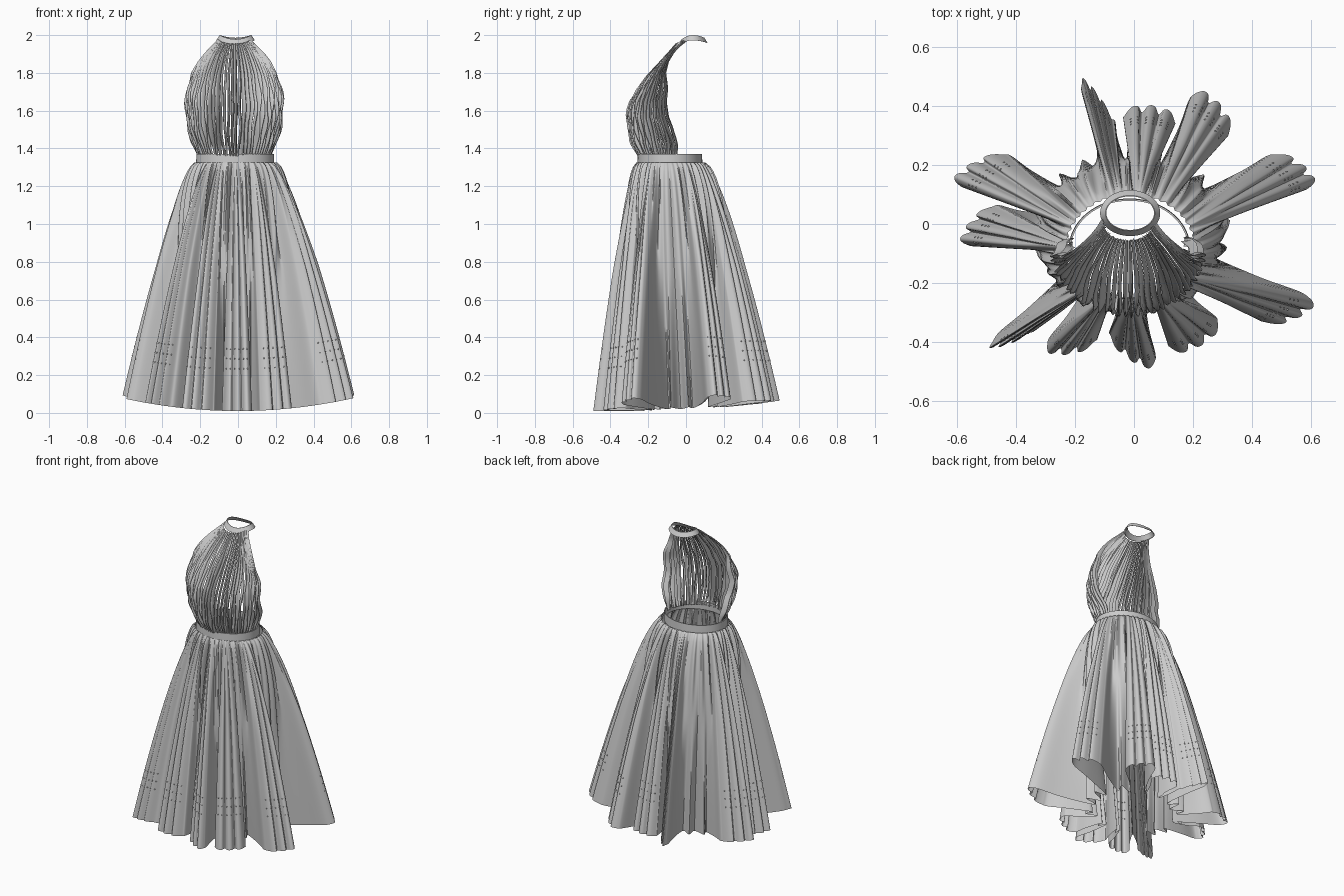
import bpy, bmesh, math, random
from mathutils import Vector as V

if "Cube" in bpy.data.objects:
    bpy.data.objects.remove(bpy.data.objects["Cube"])
random.seed(4)
TAU = 2 * math.pi


def make(name, bm, angle=60):
    bmesh.ops.recalc_face_normals(bm, faces=bm.faces)
    me = bpy.data.meshes.new(name)
    bm.to_mesh(me)
    bm.free()
    ob = bpy.data.objects.new(name, me)
    bpy.context.collection.objects.link(ob)
    bpy.context.view_layer.objects.active = ob
    ob.select_set(True)
    bpy.ops.object.shade_smooth_by_angle(angle=math.radians(angle))
    ob.select_set(False)
    return ob


def add_grid(bm, rows, closed=False):
    vs = [[bm.verts.new(p) for p in r] for r in rows]
    n = len(rows[0])
    for a, b in zip(vs, vs[1:]):
        for i in range(n if closed else n - 1):
            j = (i + 1) % n
            bm.faces.new((a[i], a[j], b[j], b[i]))


def spline(p0, p1, p2, p3, t):
    return 0.5 * (2 * p1 + (p2 - p0) * t + (2 * p0 - 5 * p1 + 4 * p2 - p3) * t * t
                  + (3 * p1 - p0 - 3 * p2 + p3) * t ** 3)


def table(rows, z):
    # linear lookup in a table whose first column is height
    for a, b in zip(rows, rows[1:]):
        if z <= b[0]:
            f = max(0, (z - a[0]) / (b[0] - a[0]))
            return [u + (w - u) * f for u, w in zip(a, b)][1:]
    return rows[-1][1:]


def ellipse(c, r, a, k=1):
    return V((c.x + k * r.x * math.cos(a), c.y + k * r.y * math.sin(a)))


# Skirt: each fan-shaped fold is given by the two ends of its outer hem edge
folds = [((.61, .13), (.49, .24)), ((.33, .32), (.21, .45)), ((.14, .36), (-.03, .38)),
         ((-.08, .37), (-.18, .49)), ((-.45, .24), (-.61, .14)), ((-.49, .06), (-.58, -.07)),
         ((-.49, -.41), (-.37, -.38)), ((-.30, -.42), (-.14, -.41)), ((-.08, -.39), (.07, -.48)),
         ((.13, -.43), (.29, -.34)), ((.46, -.34), (.61, -.26))]
folds = [(V(a), V(b)) for a, b in folds]
IN_C, IN_R = V((-.01, -.01)), V((.27, .21))
W_C, W_R = V((-.012, -.08)), V((.218, .18))

angles = []
for a, b in folds:
    d = (a + b) / 2 - IN_C
    ang = math.atan2(d.y / IN_R.y, d.x / IN_R.x)
    while angles and ang < angles[-1]:
        ang += TAU
    angles.append(ang)
angles.append(angles[0] + TAU)

# Hem curve: scalloped fan, neck, then small inner puffs up to the next fan
SUB, EDGE = 5, 12
ctrl, mids = [], []
for i, (a, b) in enumerate(folds):
    nk = ellipse(IN_C, IN_R, angles[i])
    out = ((a + b) / 2 - nk).normalized()
    t = V((-out.y, out.x)) * 0.042
    nl, nr = nk - t, nk + t
    ctrl += [nl, nl.lerp(a, .5) + t * .05, nl.lerp(a, .85) - t * .2]
    for k in range(EDGE + 1):
        f = k / EDGE
        if k == EDGE // 2:
            mids.append(len(ctrl) * SUB)
        ctrl.append(a.lerp(b, f) + out * (.08 * f * (1 - f) - .012
                                          + .026 * abs(math.sin(3 * math.pi * f)) ** .7))
    ctrl += [nr.lerp(b, .85) + t * .2, nr.lerp(b, .5) - t * .05, nr]
    gap = angles[i + 1] - angles[i]
    lo, hi = angles[i] + .16, angles[i + 1] - .16
    puffs = max(1, round((gap - .3) / .3))
    for k in range(2 * puffs - 1):
        ctrl.append(ellipse(IN_C, IN_R, lo + (hi - lo) * (k + 1) / (2 * puffs),
                            .92 if k % 2 else 1.25))

n = len(ctrl)
hem = [spline(ctrl[i - 1], ctrl[i], ctrl[(i + 1) % n], ctrl[(i + 2) % n], k / SUB)
       for i in range(n) for k in range(SUB)]
N = len(hem)

# Spread the waist evenly along the cloth between neighbouring fold centres
wang = [0] * N
for i in range(len(folds)):
    end = mids[i + 1] if i + 1 < len(mids) else mids[0] + N
    run = [0]
    for j in range(mids[i], end):
        run.append(run[-1] + (hem[(j + 1) % N] - hem[j % N]).length)
    for j in range(mids[i], end):
        wang[j % N] = angles[i] + (angles[i + 1] - angles[i]) * run[j - mids[i]] / run[-1]


def skirt_point(i, q):
    h, ang = hem[i % N], wang[i % N]
    s = q ** 0.72
    p = ellipse(W_C, W_R, ang).lerp(h, s)
    rad = V((math.cos(ang), math.sin(ang)))
    d = h - IN_C
    d = math.hypot(d.x / IN_R.x, d.y / IN_R.y)
    puff = max(0, min(1, 1 - (d - 1) / .6))
    p += rad * (.07 * puff * math.sin(math.pi * s ** .8))
    p += rad * (.009 * math.cos(44 * ang) * math.sin(math.pi * min(1, s * 1.6 + .12)))
    zh = .01 + .07 * (h.x / .62) ** 2 + .05 * max(0, h.y / .5)
    return V((p.x, p.y, 1.325 + (zh - 1.325) * q))


bm = bmesh.new()
add_grid(bm, [[skirt_point(i, (r / 26) ** 1.3) for i in range(N)] for r in range(27)], True)
make("skirt", bm)

# Tiny raised stitches in three rows near the hem of every fold
bm = bmesh.new()
for m in mids:
    for q in (.75, .79, .83):
        for k in (-25, -16, -5, 5, 16, 25):
            ico = bmesh.ops.create_icosphere(bm, subdivisions=1, radius=.004)
            bmesh.ops.translate(bm, verts=ico["verts"], vec=skirt_point(m + k, q))
make("hem_stitches", bm)


# Bands: closed loops with an inner and outer wall
def band(name, c, r, bottom, height, lean, thick):
    rows = []
    for off, up in ((0, 0), (0, 1), (-thick, 1), (-thick, 0), (0, 0)):
        row = []
        for i in range(72):
            a = TAU * i / 72
            rr = V((r.x + off - lean * up, r.y + off - lean * up))
            p = ellipse(c, rr, a)
            row.append(V((p.x, p.y, bottom(a) + height * up)))
        rows.append(row)
    bm = bmesh.new()
    add_grid(bm, rows, True)
    bmesh.ops.remove_doubles(bm, verts=bm.verts, dist=1e-5)
    make(name, bm, 40)


band("waistband", V((-.015, -.085)), V((.207, .172)), lambda a: 1.315, .055, .002, .006)
band("neck_collar", V((-.013, .037)), V((.102, .078)),
     lambda a: 1.972 - .022 * max(0, -math.sin(a)) ** 2 - .014 * max(0, math.sin(a)) ** 2,
     .028, .018, .003)

# Bodice: gathered vertical strips. Columns: height, half width, front y, side y
shape = [(1.35, .19, -.25, -.045), (1.42, .215, -.28, -.045), (1.5, .238, -.302, -.065),
         (1.57, .25, -.307, -.09), (1.65, .253, -.29, -.10), (1.72, .243, -.25, -.095),
         (1.8, .22, -.187, -.105), (1.86, .187, -.137, -.09), (1.91, .152, -.092, -.06),
         (1.95, .112, -.058, -.02), (1.975, .088, -.038, .02)]
STRIPS, ROWS = 36, 32
bm = bmesh.new()
for k in range(STRIPS):
    ph, amp = random.uniform(0, TAU), random.uniform(.3, 1)
    depth, side = random.uniform(.02, .036), random.choice((-.35, .35))
    rows = []
    for r in range(ROWS + 1):
        t = r / ROWS
        row = []
        for j in range(7):
            u = j / 6 * 2 - 1
            wig = .35 * amp * math.sin(ph + 13 * t) * (1 - t)
            a = (-.5 + (k + .5 + u * .44 + wig) / STRIPS) * math.pi
            z = 1.35 + t * (.605 + .022 * math.sin(a) ** 2)
            hx, yf, ys = table(shape, z)
            # pleat section: rounded crest with edges tucked inward
            fade = min(1, t * 6 + .2, (1 - t) * 2 + .15)
            tuck = depth * fade * (u * u - .3 + side * u) + .005 * fade * math.sin(ph + 21 * t)
            row.append(V((-.02 + (hx - tuck) * math.sin(a),
                          ys + (yf - ys + tuck) * math.cos(a), z)))
        rows.append(row)
    add_grid(bm, rows)
make("gathered_bodice", bm)
